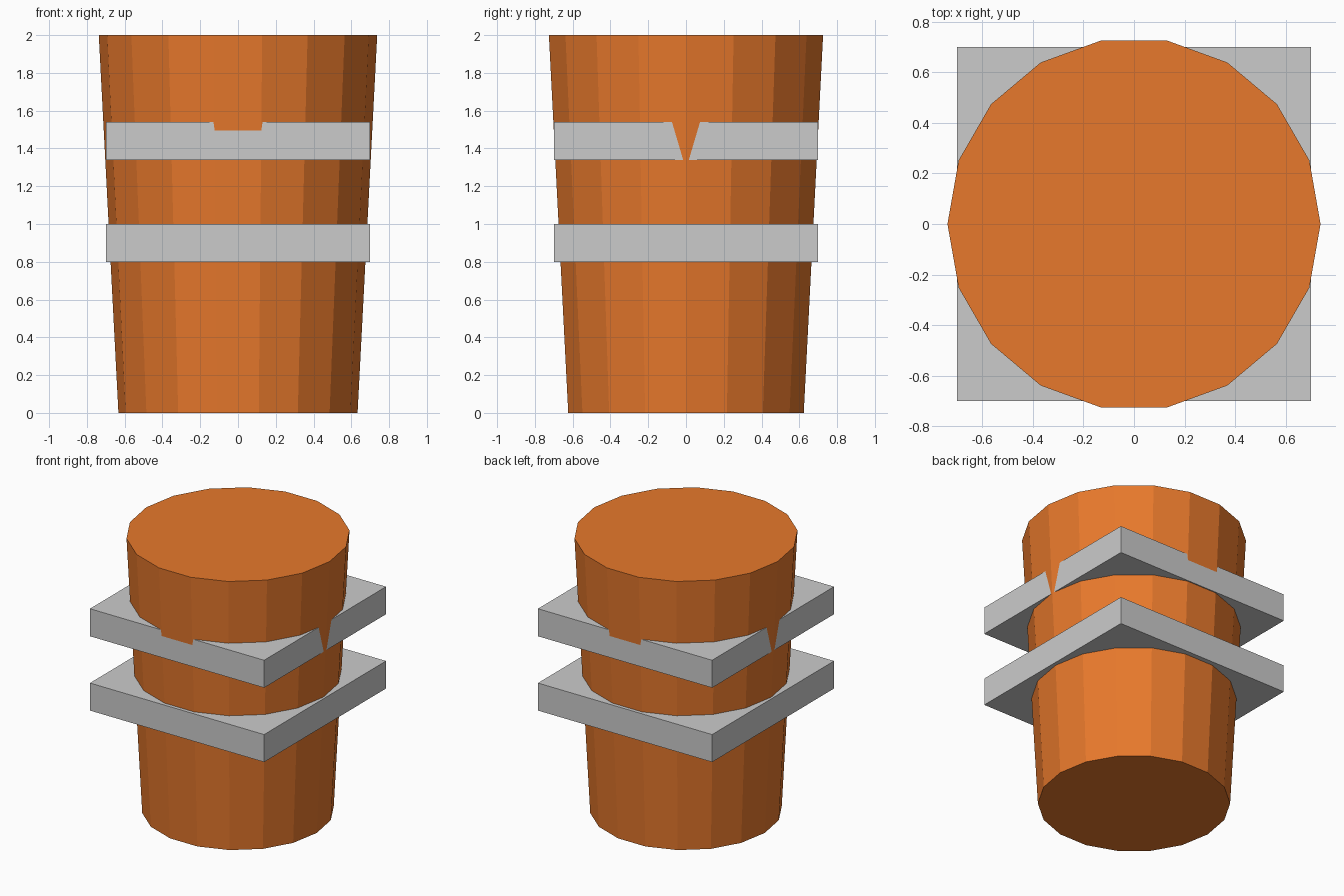
import bpy
import math

if "Cube" in bpy.data.objects:
    bpy.data.objects.remove(bpy.data.objects["Cube"])

wood = bpy.data.materials.new("wood_orange")
wood.diffuse_color = (0.80, 0.19, 0.025, 1)
wood.use_nodes = True
wood.node_tree.nodes["Principled BSDF"].inputs["Base Color"].default_value = wood.diffuse_color

# Tapered 18-sided body, one corner pointing along x
bpy.ops.mesh.primitive_cone_add(vertices=18, radius1=0.633, radius2=0.737, depth=2,
                                location=(0, 0, 1), rotation=(0, 0, math.pi / 2))
body = bpy.context.object
body.name = "barrel_body"
body.data.materials.append(wood)
bpy.ops.object.transform_apply(location=False, rotation=True, scale=False)


# Square bands around the body
def band(name, z):
    bpy.ops.mesh.primitive_cube_add(size=1, location=(0, 0, z))
    obj = bpy.context.object
    obj.name = name
    obj.scale = (1.4, 1.4, 0.2)
    bpy.ops.object.transform_apply(location=False, rotation=False, scale=True)


band("lower_band", 0.90)
band("upper_band", 1.44)
